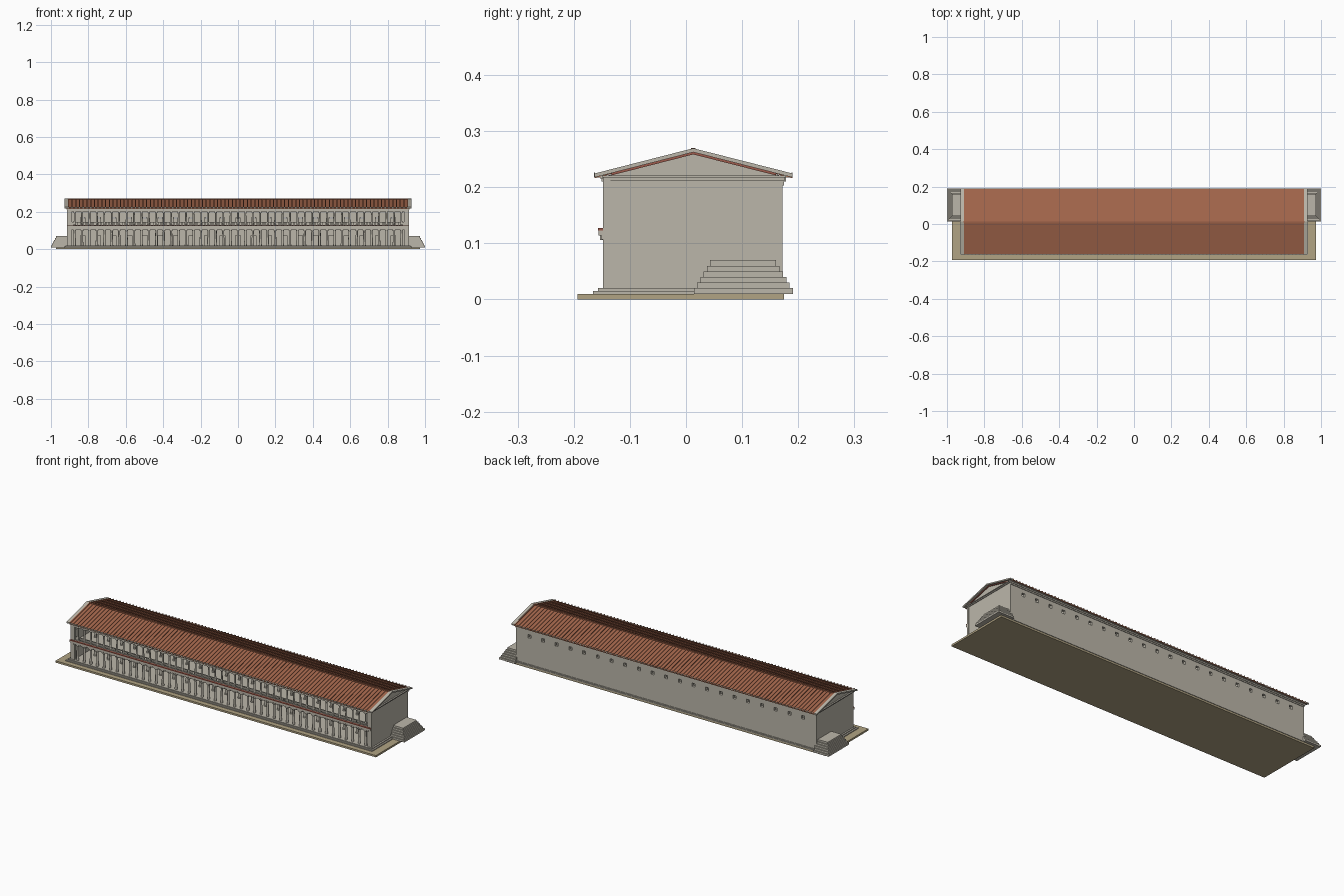
import bpy, bmesh, math
from mathutils import Matrix, Vector

if "Cube" in bpy.data.objects:
    bpy.data.objects.remove(bpy.data.objects["Cube"])


def mat(name, c):
    m = bpy.data.materials.new(name)
    m.diffuse_color = (*c, 1)
    m.use_nodes = True
    m.node_tree.nodes["Principled BSDF"].inputs["Base Color"].default_value = m.diffuse_color
    return m


STONE = mat("stone", (0.50, 0.47, 0.40))
TILE = mat("terracotta", (0.36, 0.13, 0.07))
SAND = mat("sand", (0.44, 0.37, 0.23))
RED = mat("red_paint", (0.33, 0.10, 0.07))


def finish(name, bm, m):
    bmesh.ops.recalc_face_normals(bm, faces=bm.faces[:])
    me = bpy.data.meshes.new(name)
    bm.to_mesh(me)
    bm.free()
    me.materials.append(m)
    ob = bpy.data.objects.new(name, me)
    bpy.context.collection.objects.link(ob)
    return ob


def add_box(bm, x0, x1, y0, y1, z0, z1):
    mx = Matrix.LocRotScale(Vector(((x0 + x1) / 2, (y0 + y1) / 2, (z0 + z1) / 2)), None,
                            Vector((x1 - x0, y1 - y0, z1 - z0)))
    bmesh.ops.create_cube(bm, size=1, matrix=mx)


def boxes(name, m, items):
    bm = bmesh.new()
    for b in items:
        add_box(bm, *b)
    return finish(name, bm, m)


def prism(bm, prof, x0, x1):
    # (y, z) profile extruded along x
    f = bm.faces.new([bm.verts.new((x0, y, z)) for y, z in prof])
    r = bmesh.ops.extrude_face_region(bm, geom=[f])
    bmesh.ops.translate(bm, vec=(x1 - x0, 0, 0),
                        verts=[v for v in r["geom"] if isinstance(v, bmesh.types.BMVert)])


def wall(name, y0, y1, z0, z1, half, centres, w, a, b):
    # long wall with a row of real openings
    items = [(-half, half, y0, y1, b, z1)]
    if a > z0:
        items.append((-half, half, y0, y1, z0, a))
    edges = [-half] + [e for c in centres for e in (c - w / 2, c + w / 2)] + [half]
    items += [(edges[i], edges[i + 1], y0, y1, a, b) for i in range(0, len(edges), 2)]
    return boxes(name, STONE, items)


def columns(name, xs, y, z0, z1, r, taper=0.8, base=False):
    # tapered shaft, flared capital, square abacus
    bm = bmesh.new()
    h = z1 - z0
    for x in xs:
        prof = [(r, 0), (r * taper, h - 0.009), (r * 1.2, h - 0.004)]
        if base:
            prof = [(r * 1.3, 0), (r * 1.3, 0.003), (r, 0.005)] + prof[1:]
        rings = [[bm.verts.new((x + q * math.cos(k * math.tau / 12), y + q * math.sin(k * math.tau / 12), z0 + z))
                  for k in range(12)] for q, z in prof]
        for p, q in zip(rings, rings[1:]):
            for k in range(12):
                bm.faces.new((p[k], p[(k + 1) % 12], q[(k + 1) % 12], q[k]))
        add_box(bm, x - r * 1.25, x + r * 1.25, y - r * 1.25, y + r * 1.25, z1 - 0.004, z1)
    return finish(name, bm, STONE)


H = 0.912           # half length of the hall
BAYS = [(i - 10) * 0.083 for i in range(21)]

# ground slab and stylobate
boxes("ground_slab", SAND, [(-0.972, 0.972, -0.193, 0.175, 0, 0.01)])
boxes("front_steps", STONE, [(-0.93, 0.93, -0.166, 0.178, 0.01, 0.015),
                             (-0.921, 0.921, -0.157, 0.175, 0.015, 0.02)])

# end walls with corner piers and caps
ends = []
for s in (-1, 1):
    def bx(xa, xb, *r):
        ends.append((min(s * xa, s * xb), max(s * xa, s * xb), *r))
    bx(0.892, H, -0.145, 0.172, 0.02, 0.217)
    bx(0.888, H + 0.002, -0.148, -0.135, 0.02, 0.212)
    bx(0.888, H + 0.004, -0.148, 0.176, 0.212, 0.217)
    bx(0.888, H + 0.008, -0.15, 0.178, 0.217, 0.221)
boxes("end_walls", STONE, ends)

# back wall, shop wall, partitions and floor
wall("back_wall", 0.157, 0.172, 0.02, 0.217, H, BAYS, 0.018, 0.164, 0.182)
boxes("back_cornice", STONE, [(-H, H, 0.172, 0.175, 0.203, 0.21), (-H, H, 0.172, 0.178, 0.21, 0.219)])
wall("lower_shop_wall", 0.05, 0.06, 0.02, 0.112, 0.892, BAYS, 0.026, 0.02, 0.073)
wall("upper_shop_wall", 0.05, 0.06, 0.12, 0.23, 0.892, BAYS, 0.024, 0.12, 0.17)
boxes("shop_partitions", STONE, [(x + 0.0385, x + 0.0445, 0.06, 0.157, 0.02, 0.215) for x in BAYS[:-1]])
boxes("upper_floor", STONE, [(-0.892, 0.892, -0.14, 0.157, 0.112, 0.12)])

# lower and upper colonnades
XS = [(i - 22) * 0.0397 for i in range(45)]
IN = [(i - 10.5) * 0.0794 for i in range(22)]
columns("lower_columns", XS, -0.14, 0.02, 0.105, 0.0066)
columns("upper_columns", XS, -0.14, 0.127, 0.2, 0.005, 0.85, True)
columns("inner_lower_columns", IN, -0.045, 0.02, 0.112, 0.0065, 0.85, True)
columns("inner_upper_columns", IN, -0.045, 0.12, 0.205, 0.005, 0.85, True)
boxes("inner_beam", STONE, [(-0.892, 0.892, -0.051, -0.039, 0.205, 0.218)])

# middle entablature with painted edge
boxes("lower_entablature", STONE, [(-H, H, -0.147, -0.133, 0.105, 0.127),
                                   (-H, H, -0.151, -0.147, 0.107, 0.114),
                                   (-H, H, -0.156, -0.147, 0.114, 0.123)])
boxes("red_ledge", RED, [(-H, H, -0.157, -0.146, 0.123, 0.127)])
boxes("frieze_blocks", STONE, [(x - 0.003, x + 0.003, -0.153, -0.147, 0.106, 0.114)
                               for x in [(i - 45) * 0.01985 for i in range(91)]])

# balustrade between the upper columns
rail = []
for a, b in zip([-0.89] + XS, XS + [0.89]):
    rail += [(a, b, -0.142, -0.138, 0.142, 0.146), (a, b, -0.142, -0.138, 0.127, 0.130)]
    rail += [(a + (b - a) * t - 0.001, a + (b - a) * t + 0.001, -0.141, -0.139, 0.13, 0.142)
             for t in (0.25, 0.42, 0.58, 0.75)]
boxes("balustrade", STONE, rail)

# upper entablature and dentils
boxes("upper_entablature", STONE, [(-H, H, -0.147, -0.133, 0.2, 0.215), (-H, H, -0.152, -0.133, 0.215, 0.221)])
boxes("dentils", STONE, [(x - 0.003, x + 0.003, -0.151, -0.147, 0.21, 0.215)
                         for x in [(i - 75) * 0.012 for i in range(151)]])

# roof slab, gables and sloping cornices
YR, ZR, YF, YB, ZE = 0.013, 0.269, -0.163, 0.19, 0.224


def chevron(d0, d1, inset=0.0):
    k = inset * (ZR - ZE) / (YR - YF)
    yf, yb = YF + inset, YB - inset
    return [(yf, ZE + k - d0), (YR, ZR - d0), (yb, ZE + k - d0), (yb, ZE + k - d1), (YR, ZR - d1), (yf, ZE + k - d1)]


bm = bmesh.new()
prism(bm, chevron(0.003, 0.008), -H, H)
# tile ribs down both slopes and along the ridge
N = 92
for i in range(N):
    x = -0.907 + 1.814 * i / (N - 1)
    prism(bm, chevron(0.0, 0.004), x - 0.003, x + 0.003)
add_box(bm, -H, H, YR - 0.004, YR + 0.004, ZR - 0.004, ZR + 0.0005)
finish("tile_roof", bm, TILE)

bm = bmesh.new()
for s in (-1, 1):
    prism(bm, chevron(-0.0005, 0.0065), s * 0.91, s * 0.927)
finish("sloping_cornices", bm, STONE)
bm = bmesh.new()
for s in (-1, 1):
    prism(bm, chevron(0.0065, 0.0105, 0.03), s * 0.905, s * 0.917)
finish("gable_red_band", bm, RED)
bm = bmesh.new()
for s in (-1, 1):
    prism(bm, [(-0.147, 0.219), (0.175, 0.219), (YR, ZR - 0.007)], s * 0.895, s * H)
finish("gables", bm, STONE)

# eave gutters and tile-end ornaments
boxes("eave_gutters", STONE, [(-H, H, -0.163, -0.147, 0.217, 0.222), (-H, H, 0.172, 0.189, 0.217, 0.222)])
boxes("eave_ornaments", STONE, [(x - 0.003, x + 0.003, y - 0.001, y + 0.001, 0.218, 0.226)
                                for y in (YF, YB - 0.001)
                                for x in [-0.907 + 1.814 * i / (N - 1) for i in range(N)]])

# stepped platforms at both ends
steps = []
for i in range(6):
    d = i * 0.0056
    x1, y0, y1 = 1.0 - d, 0.014 + d * 1.03, 0.191 - d * 1.1
    for s in (-1, 1):
        steps.append((min(s * 0.905, s * x1), max(s * 0.905, s * x1), y0, y1, 0.01 + i * 0.01, 0.02 + i * 0.01))
boxes("end_stairs", STONE, steps)
